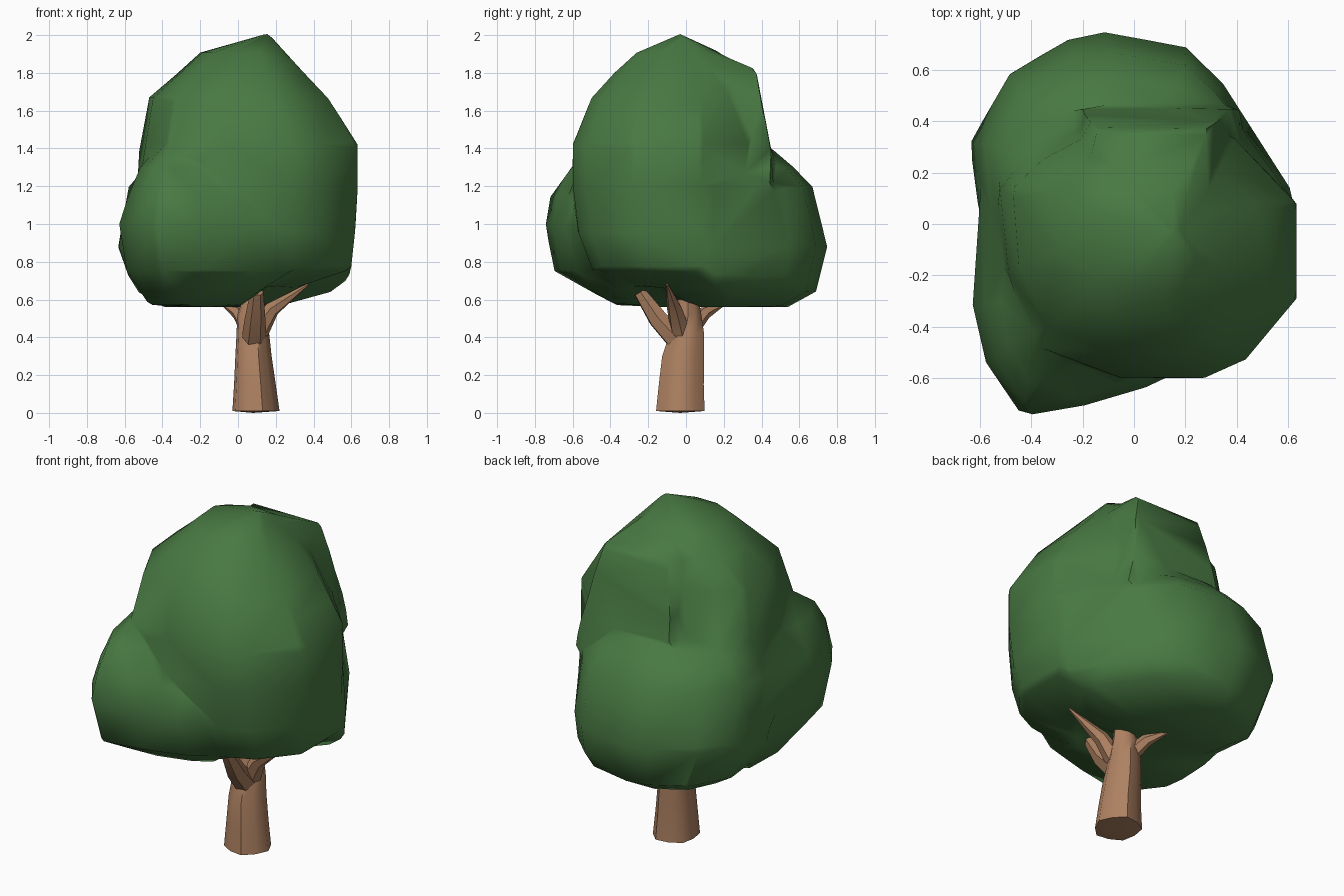
import bpy, bmesh, math
from mathutils import Vector

if "Cube" in bpy.data.objects:
    bpy.data.objects.remove(bpy.data.objects["Cube"])


def material(name, rgb):
    m = bpy.data.materials.new(name)
    m.diffuse_color = (*rgb, 1)
    m.use_nodes = True
    m.node_tree.nodes["Principled BSDF"].inputs["Base Color"].default_value = m.diffuse_color
    return m


LEAF = material("leaf_green", (0.065, 0.19, 0.055))
BARK = material("bark_brown", (0.42, 0.22, 0.12))


def select_only(*obs):
    bpy.ops.object.select_all(action='DESELECT')
    for ob in obs:
        ob.select_set(True)
    bpy.context.view_layer.objects.active = obs[0]


def loft(name, rings, mat, start=None, end=None, angle=50):
    """Skin a stack of equal-sided rings; optional apex points close the ends."""
    bm = bmesh.new()
    rows = [[bm.verts.new(p) for p in r] for r in rings]
    n = len(rows[0])
    for a, b in zip(rows, rows[1:]):
        for i in range(n):
            j = (i + 1) % n
            bm.faces.new((a[i], a[j], b[j], b[i]))
    for row, tip in ((rows[0], start), (rows[-1], end)):
        if tip is None:
            bm.faces.new(row)
        else:
            t = bm.verts.new(tip)
            for i in range(n):
                bm.faces.new((row[i], row[(i + 1) % n], t))
    bmesh.ops.recalc_face_normals(bm, faces=bm.faces)
    me = bpy.data.meshes.new(name)
    bm.to_mesh(me)
    bm.free()
    me.materials.append(mat)
    ob = bpy.data.objects.new(name, me)
    bpy.context.collection.objects.link(ob)
    select_only(ob)
    bpy.ops.object.shade_smooth_by_angle(angle=math.radians(angle))
    return ob


def clump(name, outline, levels, bottom, top):
    """Leaf clump: plan outline fitted to the box (z, x0, x1, y0, y1) of each level."""
    xs, ys = [p[0] for p in outline], [p[1] for p in outline]
    rings = []
    for z, x0, x1, y0, y1 in levels:
        rings.append([(x0 + (x1 - x0) * (x - min(xs)) / (max(xs) - min(xs)),
                       y0 + (y1 - y0) * (y - min(ys)) / (max(ys) - min(ys)), z)
                      for x, y in outline])
    return loft(name, rings, LEAF, bottom, top)


def branch(name, path, radii, sides=6):
    """Tapered limb along a short path."""
    pts = [Vector(p) for p in path]
    rings = []
    for i, (p, r) in enumerate(zip(pts, radii)):
        d = pts[min(i + 1, len(pts) - 1)] - pts[max(i - 1, 0)]
        q = d.to_track_quat('Z', 'Y')
        rings.append([p + q @ Vector((r * math.cos(a), r * math.sin(a), 0))
                      for a in (math.tau * k / sides for k in range(sides))])
    return loft(name, rings, BARK)


# Tall main crown
crown = clump("crown",
      [(-.54, .15), (-.51, -.2), (-.37, -.48), (-.07, -.6), (.27, -.6), (.43, -.53),
       (.63, -.29), (.63, .08), (.32, .40), (-.12, .42), (-.40, .28)],
      [(.67, -.22, .34, -.28, .30), (.76, -.38, .60, -.50, .38),
       (.95, -.47, .62, -.57, .41), (1.20, -.54, .635, -.60, .42),
       (1.42, -.52, .635, -.60, .42), (1.67, -.475, .475, -.50, .37),
       (1.80, -.32, .35, -.38, .30), (1.91, -.20, .25, -.26, .18)],
      (.08, -.03, .66), (.16, -.03, 2.01))

# Squarish shoulder at the back of the crown
shoulder = clump("crown_back",
      [(.27, .36), (-.15, .36), (-.15, -.1), (.27, -.1)],
      [(1.2, -.22, .42, -.1, .46), (1.40, -.22, .38, -.1, .45), (1.82, -.16, .29, -.1, .37)],
      (.05, .1, 1.1), (.12, -.06, 2.0))

# Wide lower clump at the back
back = clump("back_clump",
      [(.62, .12), (.35, .54), (.21, .68), (-.11, .74), (-.25, .71), (-.48, .58),
       (-.63, .31), (-.60, .05), (-.30, -.2), (.35, -.2)],
      [(.56, -.40, .20, .05, .54), (.64, -.53, .50, -.10, .69),
       (.72, -.58, .60, -.16, .71), (.88, -.64, .62, -.20, .75),
       (1.20, -.58, .58, -.12, .67), (1.31, -.49, .48, -.02, .56)],
      (-.05, .28, .56), (-.06, .40, 1.44))

# Lower clump at the front left
front = clump("front_left_clump",
      [(-.59, .13), (-.62, -.32), (-.57, -.54), (-.43, -.75), (-.2, -.71),
       (.10, -.62), (.27, -.5), (.22, .1), (-.2, .22)],
      [(.57, -.47, .02, -.38, .12), (.75, -.59, .27, -.70, .20),
       (1.00, -.63, .28, -.75, .22), (1.15, -.58, .16, -.72, .20),
       (1.30, -.52, -.04, -.62, .10)],
      (-.15, -.12, .56), (-.38, -.42, 1.43))

# Melt the clumps into one faceted canopy skin
select_only(crown, shoulder, back, front)
bpy.ops.object.join()
rm = crown.modifiers.new("fuse", 'REMESH')
rm.mode, rm.voxel_size = 'VOXEL', 0.025
sm = crown.modifiers.new("soften", 'SMOOTH')
sm.factor, sm.iterations = 0.5, 5
dc = crown.modifiers.new("facet", 'DECIMATE')
dc.ratio = 0.014
for m in ("fuse", "soften", "facet"):
    bpy.ops.object.modifier_apply(modifier=m)
crown.data.materials.clear()
crown.data.materials.append(LEAF)
bpy.ops.object.shade_smooth_by_angle(angle=math.radians(55))

# Trunk with flared foot and alternating bark ridges
N = 10
trunk = []
for z, cx, cy, rx, ry in [(.01, .09, -.03, .13, .135), (.15, .085, -.025, .115, .125),
                          (.30, .078, -.015, .10, .117), (.42, .075, .005, .09, .095),
                          (.52, .07, .01, .08, .075), (.60, .08, .01, .06, .06)]:
    trunk.append([(cx + rx * (1 - .08 * (k % 2)) * math.cos(math.tau * k / N),
                   cy + ry * (1 - .08 * (k % 2)) * math.sin(math.tau * k / N), z)
                  for k in range(N)])
loft("trunk", trunk, BARK, start=(.08, -.03, 0))

# Three limbs reaching into the leaves
branch("front_branch", [(.08, -.03, .37), (.09, -.15, .50), (.10, -.245, .64)],
       [.065, .055, .035])
branch("right_branch", [(.09, -.02, .40), (.18, -.06, .55), (.37, -.10, .68)],
       [.06, .042, .006])
branch("back_left_branch", [(.06, .02, .44), (.00, .10, .53), (-.08, .20, .575)],
       [.05, .035, .008])
